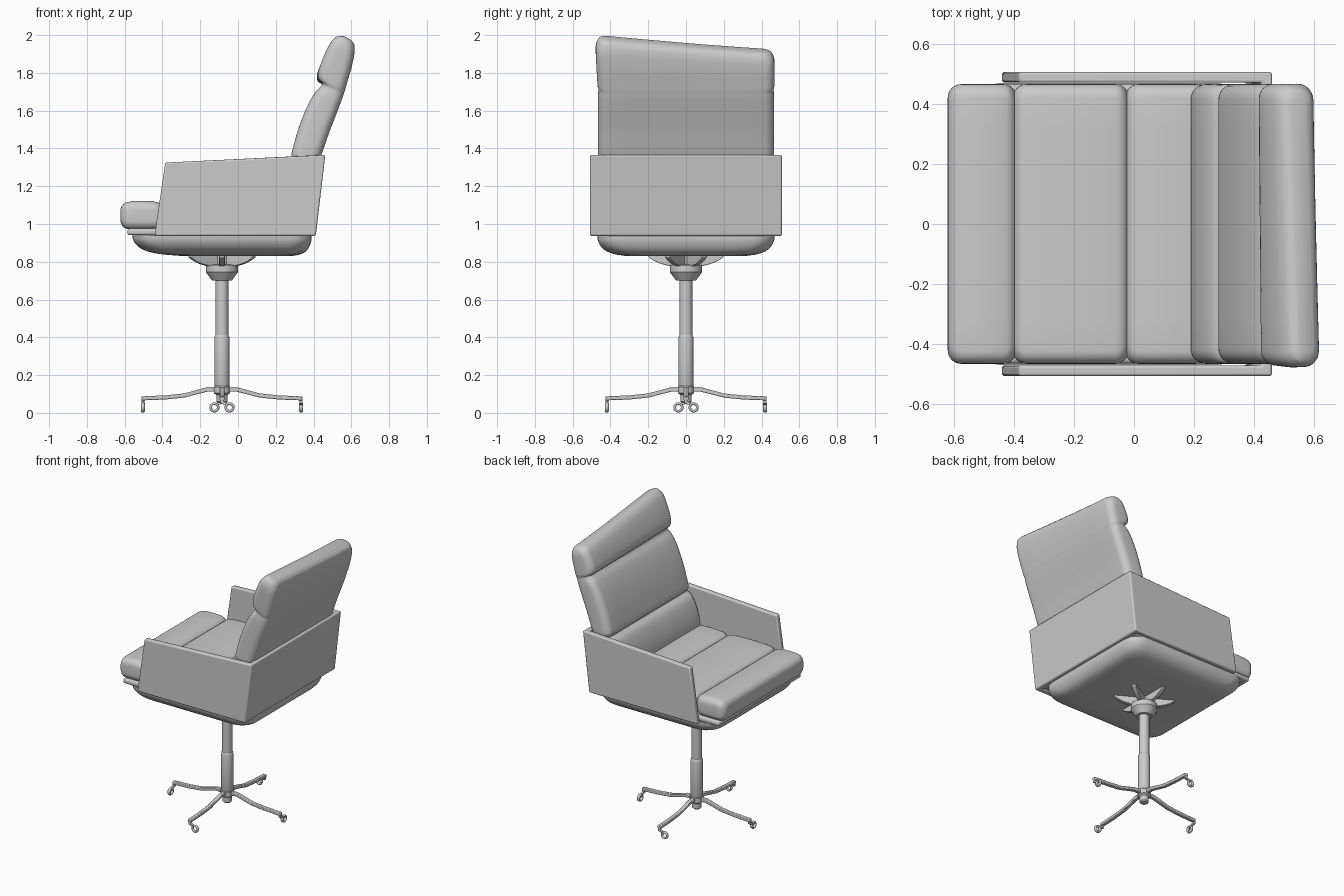
import bpy, bmesh, math
from mathutils import Vector, Matrix

if "Cube" in bpy.data.objects:
    bpy.data.objects.remove(bpy.data.objects["Cube"])

CX = -0.085  # column axis in x


def finish(name, bm, bevel=0, segs=3, angle=35):
    bmesh.ops.recalc_face_normals(bm, faces=bm.faces[:])
    me = bpy.data.meshes.new(name)
    bm.to_mesh(me)
    bm.free()
    ob = bpy.data.objects.new(name, me)
    bpy.context.collection.objects.link(ob)
    bpy.ops.object.select_all(action='DESELECT')
    ob.select_set(True)
    bpy.context.view_layer.objects.active = ob
    bpy.ops.object.shade_smooth_by_angle(angle=math.radians(angle))
    if bevel:
        m = ob.modifiers.new("bevel", 'BEVEL')
        m.width, m.segments, m.limit_method = bevel, segs, 'ANGLE'
    return ob


def skin(bm, rings, caps=True):
    vs = [[bm.verts.new(p) for p in r] for r in rings]
    n = len(vs[0])
    for a, b in zip(vs, vs[1:]):
        for i in range(n):
            bm.faces.new((a[i], a[(i + 1) % n], b[(i + 1) % n], b[i]))
    if caps:
        bm.faces.new(vs[0])
        bm.faces.new(vs[-1])


def section(fx, fz, bx, bz, hw, r):
    """Rounded rectangle spanning front point -> back point and -hw..hw in y."""
    f, d = Vector((fx, 0, fz)), Vector((bx - fx, 0, bz - fz))
    t = d.length
    d.normalize()
    r = min(r, t * 0.45)
    uv = []
    for k, (cu, cv) in enumerate([(t - r, hw - r), (r, hw - r), (r, r - hw), (t - r, r - hw)]):
        for j in range(7):
            a = math.pi / 2 * (k + j / 6)
            uv.append((cu + r * math.cos(a), cv + r * math.sin(a)))
        if k % 2:  # extra points along the two long sides
            s = 1 if k == 1 else -1
            u = 0 if k == 1 else t
            uv += [(u, s * (hw - r) * (1 - i / 4)) for i in range(1, 8)]
    return [f + d * u + Vector((0, v, 0)) for u, v in uv]


def smooth(st, n=3):
    """Catmull-Rom interpolation of station tuples."""
    out = []
    for i in range(len(st) - 1):
        p = [st[max(i - 1, 0)], st[i], st[i + 1], st[min(i + 2, len(st) - 1)]]
        for k in range(n):
            t = k / n
            out.append([0.5 * (2 * b + (c - a) * t + (2 * a - 5 * b + 4 * c - d) * t * t
                               + (3 * b - a - 3 * c + d) * t ** 3) for a, b, c, d in zip(*p)])
    return out + [list(st[-1])]


def lathe(name, prof, n=32):
    bm = bmesh.new()
    skin(bm, [[(CX + r * math.cos(2 * math.pi * i / n), r * math.sin(2 * math.pi * i / n), z)
               for i in range(n)] for r, z in prof])
    return finish(name, bm)


def radial_prism(name, prof, thick, angle, bevel):
    """Profile of (radius, z) points, thickened sideways and turned about the column."""
    bm = bmesh.new()
    skin(bm, [[(r, y, z) for r, z in prof] for y in (-thick / 2, thick / 2)])
    bm.transform(Matrix.Translation((CX, 0, 0)) @ Matrix.Rotation(angle, 4, 'Z'))
    return finish(name, bm, bevel, 2)


# Backrest: front x,z / back x,z / half width from bottom to top
back = [
    (.24, 1.0, .375, 1.0, .44), (.20, 1.05, .38, 1.05, .46), (.19, 1.13, .39, 1.13, .467),
    (.215, 1.23, .40, 1.22, .467), (.255, 1.31, .415, 1.30, .465), (.295, 1.335, .42, 1.32, .462),
    (.282, 1.36, .43, 1.34, .466), (.295, 1.42, .45, 1.39, .467), (.325, 1.52, .485, 1.49, .467),
    (.365, 1.62, .52, 1.58, .467), (.41, 1.70, .55, 1.66, .466), (.445, 1.735, .56, 1.69, .463),
    (.422, 1.755, .567, 1.71, .467), (.418, 1.79, .575, 1.74, .468), (.44, 1.85, .588, 1.79, .468),
    (.465, 1.895, .597, 1.84, .467), (.485, 1.915, .598, 1.87, .46), (.505, 1.925, .592, 1.893, .447),
    (.525, 1.926, .575, 1.908, .42)]
bm = bmesh.new()
skin(bm, [section(*s, .05) for s in smooth(back)])
for v in bm.verts:  # headrest leans higher and further back on one side
    t = min(max((v.co.z - 1.72) / 0.2, 0), 1)
    s = min(max((0.46 - v.co.y) / 0.92, 0), 1) ** 1.2
    v.co += Vector((0.028 * t * s, -0.015 * t * s, 0.075 * t * s))
finish("backrest", bm, angle=60)

# Seat cushions
for name, x0, x1 in (("seat_front_cushion", -.622, -.392), ("seat_middle_cushion", -.405, -.017),
                     ("seat_rear_cushion", -.03, .25)):
    r, half = .045, []
    for j in range(7):
        a = math.pi / 2 * j / 6
        half.append((r * (1 - math.sin(a)), r * (1 - math.cos(a))))
    # half: (inset, distance from the end)
    st = [(x0 + e, i) for i, e in half]
    mid = [(x0 + (x1 - x0) * k / 4, -.006 if k == 2 else -.004) for k in (1, 2, 3)]
    st += mid + [(x1 - e, i) for i, e in reversed(half)]
    bm = bmesh.new()
    skin(bm, [section(x, 1.117 - i, x, .972 + max(i, 0), .467 - max(i, 0), .045) for x, i in st])
    finish(name, bm, angle=60)

# Tray under the cushions
bm = bmesh.new()
skin(bm, [[(-.585, -.465, z), (.4, -.465, z), (.4, .465, z), (-.585, .465, z)] for z in (.941, .975)])
finish("seat_tray", bm, .012)

# Rounded underside shell
under = [(-.56, .39, .943, .47), (-.55, .387, .905, .464), (-.505, .368, .865, .435),
         (-.42, .338, .842, .385), (-.30, .29, .831, .32)]
bm = bmesh.new()
skin(bm, [section(a, z, b, z, hw, .11) for a, b, z, hw in smooth(under)])
finish("seat_underside", bm, angle=50)

# U-shaped arm and back surround
W, T = .508, .036
bm = bmesh.new()
rings = []
for xf, xb, zf, zb in ((-.442, .412, .937, .937), (-.385, .462, 1.325, 1.365)):
    rings.append([(xf, -W, zf), (xb, -W, zb), (xb, W, zb), (xf, W, zf),
                  (xf, W - T, zf), (xb - T, W - T, zb), (xb - T, T - W, zb), (xf, T - W, zf)])
skin(bm, rings, caps=False)
bm.verts.ensure_lookup_table()
for o in (0, 8):
    for q in ((0, 1, 6, 7), (1, 2, 5, 6), (2, 3, 4, 5)):
        bm.faces.new([bm.verts[o + i] for i in q])
finish("arm_surround", bm, .009)

# Column, swivel hub and base hub
lathe("column", [(.036, .1), (.04, .11), (.04, .395), (.037, .408), (.034, .412), (.034, .72)])
lathe("swivel_hub", [(.052, .70), (.085, .745), (.085, .782), (.04, .787), (.04, .84)])
lathe("base_hub", [(.022, .052), (.03, .06), (.03, .095), (.043, .105), (.043, .138), (.036, .147)])

# Six support fins beneath the seat
for k in range(6):
    radial_prism(f"support_fin_{k + 1}", [(.0, .84), (.2, .84), (.198, .824), (.17, .805),
                 (.13, .788), (.08, .776), (.0, .776)], .03, math.radians(90 + 60 * k), .003)

# Four legs with ring casters
leg = [(.02, .137), (.08, .136), (.12, .125), (.2, .103), (.30, .093), (.427, .087),
       (.427, .066), (.30, .071), (.2, .081), (.12, .102), (.08, .112), (.02, .112)]
for k in range(4):
    ang = math.pi / 2 * k
    radial_prism(f"base_leg_{k + 1}", leg, .026, ang, .004)
    place = Matrix.Translation((CX, 0, 0)) @ Matrix.Rotation(ang, 4, 'Z')
    # pin and bracket reaching sideways to the ring
    bm = bmesh.new()
    skin(bm, [[(x, -.008, .08), (x, .008, .08), (x, .008, .062), (x, .03, .05),
               (x, .026, .04), (x, -.008, .05)] for x in (.411, .427)])
    bm.transform(place)
    finish(f"caster_bracket_{k + 1}", bm, .002, 2)
    # ring wheel with its axle along the leg
    bm = bmesh.new()
    n, m = 24, 10
    grid = [[bm.verts.new((.419 + .011 * math.sin(b),
                           .04 + (.02 + .007 * math.cos(b)) * math.cos(a),
                           .029 + (.02 + .007 * math.cos(b)) * math.sin(a)))
             for b in (2 * math.pi * j / m for j in range(m))]
            for a in (2 * math.pi * i / n for i in range(n))]
    for i in range(n):
        p, q = grid[i], grid[(i + 1) % n]
        for j in range(m):
            bm.faces.new((p[j], p[(j + 1) % m], q[(j + 1) % m], q[j]))
    bm.transform(place)
    finish(f"caster_ring_{k + 1}", bm, angle=60)
